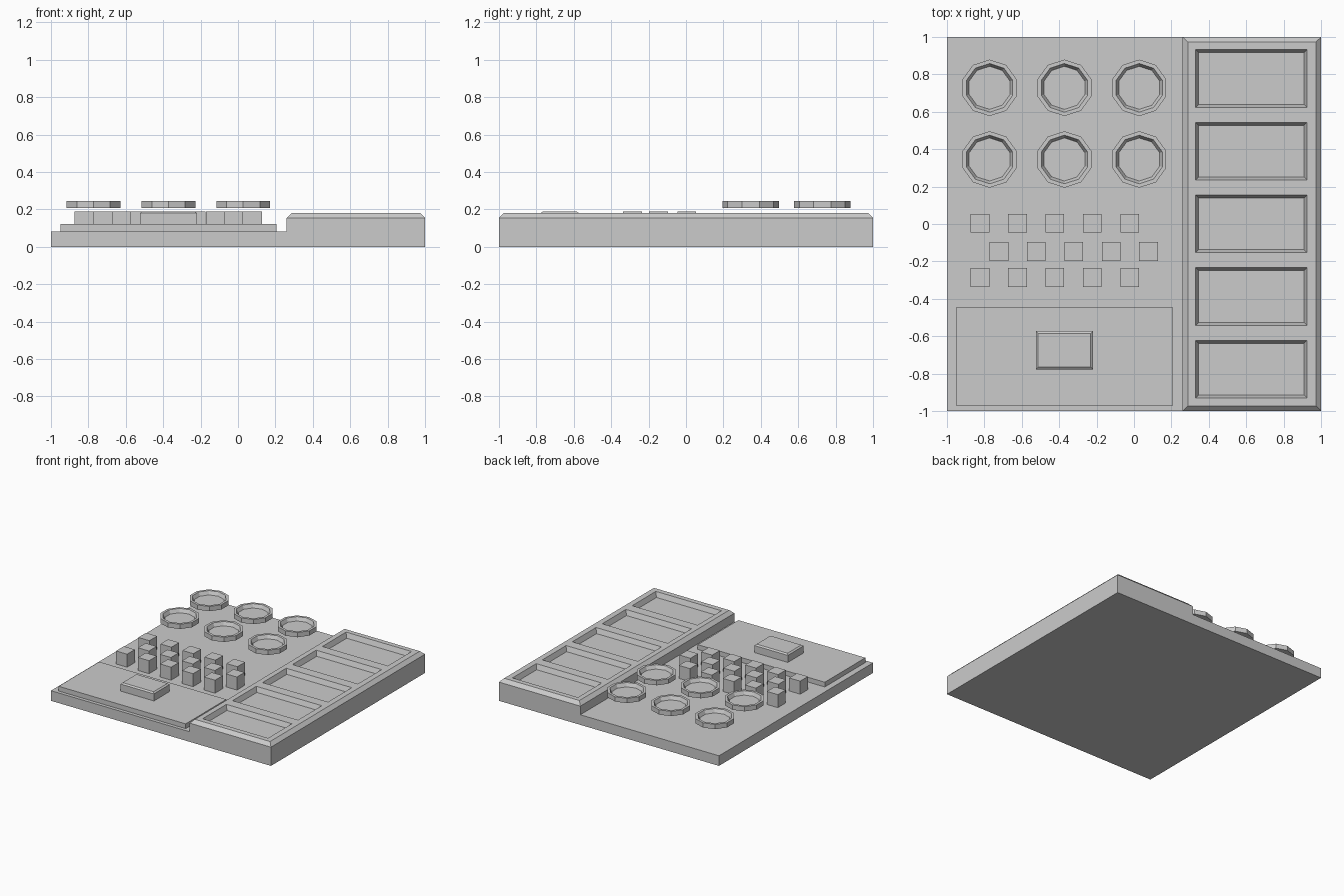
import bpy, bmesh, math

if "Cube" in bpy.data.objects:
    bpy.data.objects.remove(bpy.data.objects["Cube"])


def make(name, rings):
    """Closed solid lofted through a few rings of points."""
    bm = bmesh.new()
    loops = [[bm.verts.new(p) for p in r] for r in rings]
    for a, b in zip(loops, loops[1:]):
        for i in range(len(a)):
            j = (i + 1) % len(a)
            bm.faces.new((a[i], a[j], b[j], b[i]))
    bm.faces.new(loops[0][::-1])
    bm.faces.new(loops[-1])
    bmesh.ops.recalc_face_normals(bm, faces=bm.faces)
    me = bpy.data.meshes.new(name)
    bm.to_mesh(me)
    bm.free()
    ob = bpy.data.objects.new(name, me)
    bpy.context.collection.objects.link(ob)
    return ob


def rect(x0, x1, y0, y1, z, inset=0):
    x0, x1, y0, y1 = x0 + inset, x1 - inset, y0 + inset, y1 - inset
    return [(x0, y0, z), (x1, y0, z), (x1, y1, z), (x0, y1, z)]


def decagon(cx, cy, r, z):
    return [(cx + r * math.sin(i * math.tau / 10), cy + r * math.cos(i * math.tau / 10), z)
            for i in range(10)]


def box(name, x0, x1, y0, y1, z0, z1, bevel=0, drop=0):
    rings = [rect(x0, x1, y0, y1, z0), rect(x0, x1, y0, y1, z1 - drop)]
    if bevel:
        rings.append(rect(x0, x1, y0, y1, z1, bevel))
    return make(name, rings)


# Low base and raised front plate with its bar
box("base_plate", -1, 0.26, -1, 1, 0, 0.083)
box("front_plate", -0.95, 0.205, -0.972, -0.445, 0.083, 0.122)
box("front_bar", -0.525, -0.22, -0.777, -0.573, 0.122, 0.19, 0.012, 0.01)

# Tall side block with chamfered top
side = box("side_block", 0.26, 1, -1, 1, 0, 0.182, 0.028, 0.028)

# Five tapered trays sunk into the side block
for i in range(5):
    cy = 0.778 - i * 0.3885
    cut = make(f"tray_cutter_{i + 1}", [
        rect(0.33, 0.925, cy - 0.154, cy + 0.154, 0.142, 0.016),
        rect(0.33, 0.925, cy - 0.154, cy + 0.154, 0.182),
        rect(0.33, 0.925, cy - 0.154, cy + 0.154, 0.3)])
    cut.hide_render = True
    cut.hide_set(True)
    mod = side.modifiers.new(cut.name, 'BOOLEAN')
    mod.operation = 'DIFFERENCE'
    mod.solver = 'EXACT'
    mod.object = cut

# Three staggered rows of square keys
for row, (y, x0) in enumerate([(0.004, -0.823), (-0.147, -0.722), (-0.286, -0.823)]):
    for i in range(5):
        x = x0 + 0.2 * i
        box(f"key_{row + 1}_{i + 1}", x - 0.05, x + 0.05, y - 0.05, y + 0.05, 0.083, 0.19)

# Six floating ten-sided dishes
for row, y in enumerate((0.728, 0.345)):
    for i in range(3):
        x = -0.772 + 0.4 * i
        make(f"dish_{row + 1}_{i + 1}", [
            decagon(x, y, 0.151, 0.207), decagon(x, y, 0.151, 0.246),
            decagon(x, y, 0.130, 0.246), decagon(x, y, 0.115, 0.217)])
